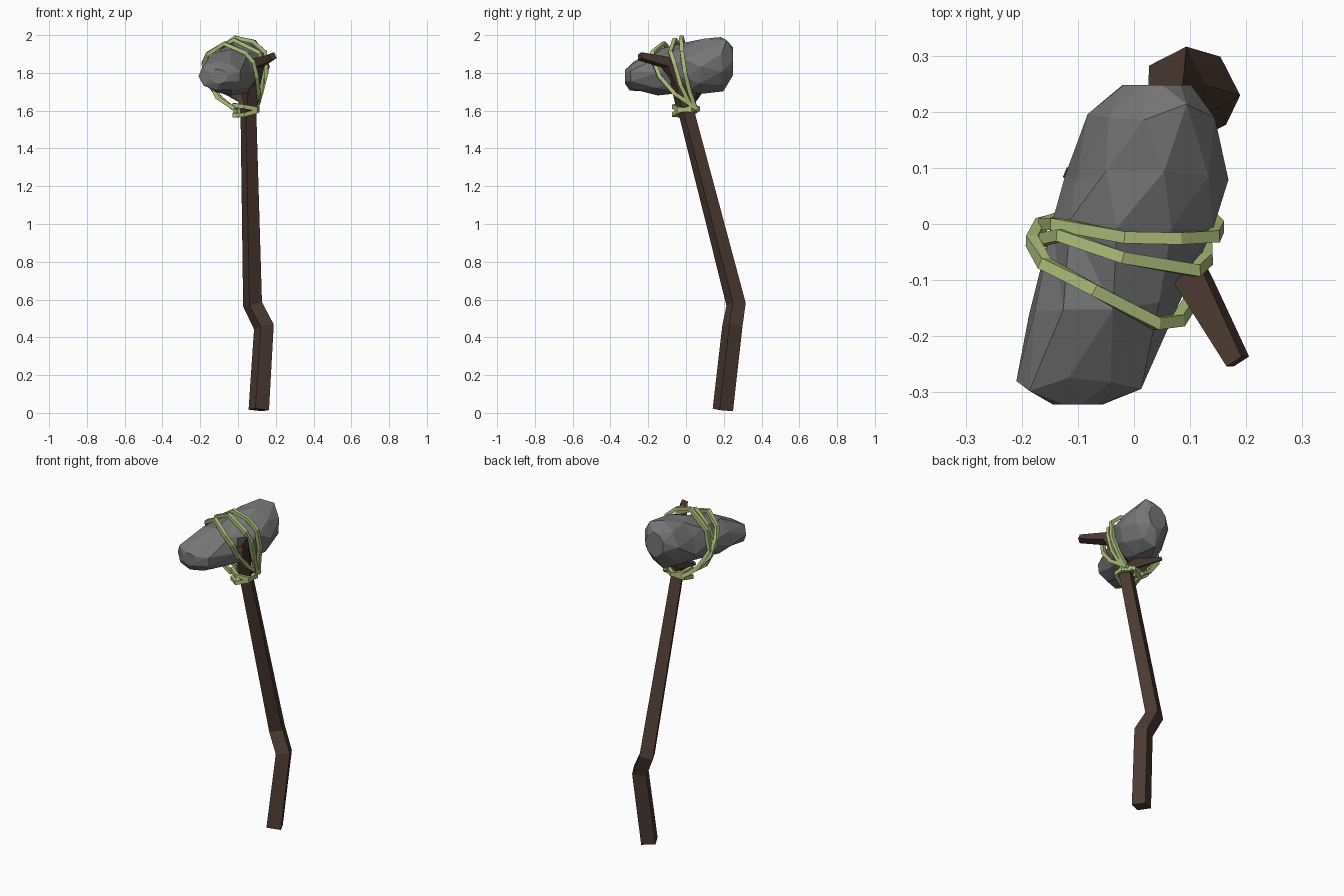
import bpy, bmesh, math, random
from mathutils import Vector

if "Cube" in bpy.data.objects:
    bpy.data.objects.remove(bpy.data.objects["Cube"])

random.seed(4)


def material(name, rgb):
    m = bpy.data.materials.new(name)
    m.diffuse_color = (*rgb, 1)
    m.use_nodes = True
    m.node_tree.nodes["Principled BSDF"].inputs["Base Color"].default_value = m.diffuse_color
    return m


WOOD = material("wood", (0.072, 0.043, 0.033))
VINE = material("vine", (0.42, 0.52, 0.2))
STONE = material("stone", (0.18, 0.18, 0.18))


def loft(bm, rings, closed=False):
    """Skin a list of vertex rings; cap the ends unless closed."""
    n = len(rings[0])
    last = len(rings) if closed else len(rings) - 1
    for i in range(last):
        a, b = rings[i], rings[(i + 1) % len(rings)]
        for k in range(n):
            bm.faces.new((a[k], a[(k + 1) % n], b[(k + 1) % n], b[k]))
    if not closed:
        bm.faces.new(rings[0][::-1])
        bm.faces.new(rings[-1])


def finish(bm, name, mat):
    bmesh.ops.recalc_face_normals(bm, faces=bm.faces)
    me = bpy.data.meshes.new(name)
    bm.to_mesh(me)
    bm.free()
    me.materials.append(mat)
    ob = bpy.data.objects.new(name, me)
    bpy.context.collection.objects.link(ob)
    return ob


def sweep(name, path, radii, mat, ref, angle=45, closed=False):
    """Four-sided bar along a path, mitred at the bends."""
    bm = bmesh.new()
    pts = [Vector(p) for p in path]
    n = len(pts)
    rings = []
    for i, p in enumerate(pts):
        into = p - pts[i - 1] if closed or i > 0 else pts[1] - p
        out = pts[(i + 1) % n] - p if closed or i < n - 1 else into
        t = (into.normalized() + out.normalized()).normalized()
        u = (ref - ref.dot(t) * t).normalized()
        v = t.cross(u)
        r = radii[i] if isinstance(radii, (list, tuple)) else radii
        ring = []
        for k in range(4):
            a = math.radians(angle + 90 * k)
            ring.append(bm.verts.new(p + r * (math.cos(a) * u + math.sin(a) * v)))
        rings.append(ring)
    loft(bm, rings, closed)
    return finish(bm, name, mat)


X, Y, Z = Vector((1, 0, 0)), Vector((0, 1, 0)), Vector((0, 0, 1))

# Crooked handle running up into the long fork branch
sweep("handle", [(0.11, 0.195, 0.016), (0.137, 0.245, 0.455), (0.077, 0.265, 0.575),
                 (0.055, 0.0, 1.6), (0.065, -0.03, 1.7)],
      [0.057, 0.056, 0.054, 0.044, 0.044], WOOD, X, 72)
sweep("long_branch", [(0.058, -0.01, 1.62), (0.075, -0.04, 1.74), (0.105, -0.1, 1.855),
                      (0.185, -0.245, 1.888)], [0.044, 0.044, 0.04, 0.024], WOOD, X, 72)
sweep("short_branch", [(0.055, -0.01, 1.62), (0.02, 0.025, 1.67), (-0.12, 0.092, 1.725)],
      [0.044, 0.038, 0.013], WOOD, Y, 45)

# Rough stone head: y station, x range, z range
stations = [(-0.322, -0.145, -0.055, 1.74, 1.82), (-0.285, -0.208, 0.015, 1.705, 1.86),
            (-0.15, -0.19, 0.07, 1.675, 1.925), (0.0, -0.15, 0.14, 1.685, 1.96),
            (0.08, -0.122, 0.175, 1.69, 1.975), (0.2, -0.078, 0.152, 1.71, 1.995),
            (0.248, -0.02, 0.1, 1.78, 1.94)]
bm = bmesh.new()
rings = []
SIDES = 9
for i, (y, x0, x1, z0, z1) in enumerate(stations):
    ring = []
    for k in range(SIDES):
        a = 2 * math.pi * (k + 0.5 * (i % 2)) / SIDES
        s = 1.03 + random.uniform(-0.1, 0.04)
        ring.append(bm.verts.new(((x0 + x1) / 2 + s * math.cos(a) * (x1 - x0) / 2,
                                  y + random.uniform(-0.015, 0.015) * (0 < i < 6),
                                  (z0 + z1) / 2 + s * math.sin(a) * (z1 - z0) / 2)))
    rings.append(ring)
loft(bm, rings)
bmesh.ops.triangulate(bm, faces=bm.faces[:])
finish(bm, "stone_head", STONE)

# Vine strands from the neck, over the stone and back
strands = [
    [(0.1, 0.05, 1.615), (0.125, 0.02, 1.7), (0.15, -0.005, 1.8), (0.143, -0.022, 1.91),
     (0.08, -0.026, 1.965), (-0.015, -0.024, 1.987), (-0.14, 0.0, 1.9),
     (-0.16, 0.0, 1.78), (-0.1, 0.02, 1.675), (-0.025, 0.04, 1.61)],
    [(0.1, 0.03, 1.615), (0.128, -0.03, 1.74), (0.13, -0.062, 1.85), (0.11, -0.083, 1.91),
     (-0.02, -0.06, 1.975), (-0.13, -0.02, 1.92), (-0.175, -0.03, 1.8),
     (-0.11, -0.03, 1.67), (-0.02, -0.03, 1.61)],
    [(0.1, 0.06, 1.61), (0.11, -0.06, 1.69), (0.1, -0.14, 1.78), (0.08, -0.172, 1.86),
     (0.04, -0.178, 1.905), (-0.07, -0.118, 1.955), (-0.16, -0.07, 1.9),
     (-0.182, -0.03, 1.85), (-0.165, 0.0, 1.75), (-0.09, 0.02, 1.66), (-0.01, 0.055, 1.605)],
]
for i, path in enumerate(strands):
    sweep(f"vine_strand_{i + 1}", path, 0.015, VINE, Y)

# Two tilted vine wraps around the neck
for i, (z, tx, ty) in enumerate([(1.595, 0.015, 0.015), (1.615, -0.012, -0.005)]):
    path = []
    for k in range(6):
        c, s = math.cos(k * math.pi / 3 + 0.4), math.sin(k * math.pi / 3 + 0.4)
        path.append((0.042 + 0.066 * c, 0.0 + 0.064 * s, z + tx * c + ty * s))
    sweep(f"neck_wrap_{i + 1}", path, 0.016, VINE, Z, closed=True)
